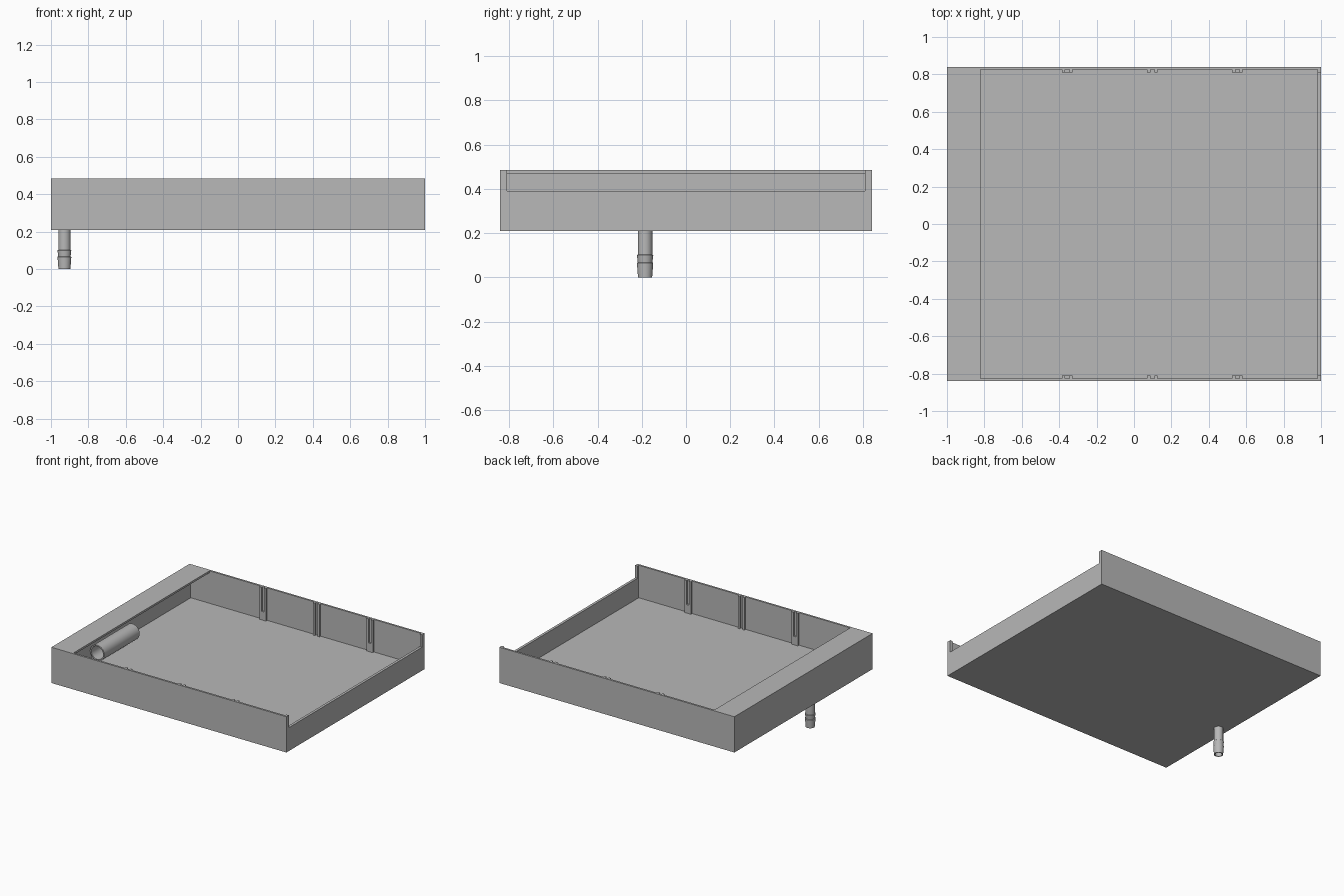
import bpy, bmesh, math
from mathutils import Matrix

cube = bpy.data.objects.get("Cube")
if cube:
    bpy.data.objects.remove(cube, do_unlink=True)

grey = bpy.data.materials.new("plain grey")
grey.use_nodes = True
grey.diffuse_color = (0.48, 0.48, 0.48, 1)
grey.node_tree.nodes["Principled BSDF"].inputs["Base Color"].default_value = grey.diffuse_color

# Main dimensions
X, Y = 1.0, 0.84
BASE, FLOOR, LIP, TOP = 0.21, 0.235, 0.47, 0.485
IN_X, IN_Y = 0.98, 0.825
SHELF = -0.82
PIPE_X, PIPE_Y = -0.928, -0.185


def add_object(name, bm):
    bmesh.ops.recalc_face_normals(bm, faces=bm.faces)
    mesh = bpy.data.meshes.new(name)
    bm.to_mesh(mesh)
    bm.free()
    mesh.materials.append(grey)
    obj = bpy.data.objects.new(name, mesh)
    bpy.context.collection.objects.link(obj)
    return obj


def add_box(bm, lo, hi):
    size = [b - a for a, b in zip(lo, hi)]
    mid = [(a + b) / 2 for a, b in zip(lo, hi)]
    bmesh.ops.create_cube(bm, size=1, matrix=Matrix.Translation(mid) @ Matrix.Diagonal((*size, 1)))


def box(name, lo, hi):
    bm = bmesh.new()
    add_box(bm, lo, hi)
    return add_object(name, bm)


def activate(obj):
    bpy.ops.object.select_all(action='DESELECT')
    obj.select_set(True)
    bpy.context.view_layer.objects.active = obj


def cut(target, cutter):
    cutter.hide_render = True
    mod = target.modifiers.new("cut", 'BOOLEAN')
    mod.operation = 'DIFFERENCE'
    mod.solver = 'EXACT'
    mod.object = cutter
    activate(target)
    bpy.ops.object.modifier_apply(modifier=mod.name)
    bpy.data.objects.remove(cutter, do_unlink=True)


def lathe(name, profile, matrix, steps=40):
    """Spin a closed (radius, height) outline around its axis."""
    bm = bmesh.new()
    verts = [bm.verts.new((r, 0, z)) for r, z in profile]
    edges = [bm.edges.new((a, b)) for a, b in zip(verts, verts[1:] + verts[:1])]
    bmesh.ops.spin(bm, geom=verts + edges, cent=(0, 0, 0), axis=(0, 0, 1),
                   angle=math.tau, steps=steps, use_duplicate=False)
    bmesh.ops.remove_doubles(bm, verts=bm.verts, dist=1e-5)
    bm.transform(matrix)
    obj = add_object(name, bm)
    activate(obj)
    bpy.ops.object.shade_smooth_by_angle(angle=math.radians(30))
    return obj


# Tray shell: hollow inside, open on top beside the shelf, lowered side wall
tray = box("tray", (-X, -Y, BASE), (X, Y, TOP))
cut(tray, box("hollow", (-IN_X, -IN_Y, FLOOR), (IN_X, IN_Y, LIP)))
cut(tray, box("opening", (SHELF, -IN_Y, FLOOR + 0.1), (IN_X, IN_Y, TOP + 0.1)))
cut(tray, box("side_notch", (0.9, -0.81, 0.39), (X + 0.1, 0.81, TOP + 0.1)))

# Drain hole through the floor
bm = bmesh.new()
bmesh.ops.create_cone(bm, cap_ends=True, segments=40, radius1=0.025, radius2=0.025, depth=0.2,
                      matrix=Matrix.Translation((PIPE_X, PIPE_Y, BASE)))
cut(tray, add_object("drain_hole", bm))

# Corner posts beside the lowered wall
for side, word in ((-1, "front"), (1, "back")):
    ys = sorted((side * 0.81, side * (IN_Y + 0.003)))
    box(word + "_corner_post", (IN_X, ys[0], 0.385), (X, ys[1], TOP))

# Guide rails on both long walls, the outer pairs closed at the bottom
for side, word in ((-1, "front"), (1, "back")):
    ys = sorted((side * 0.81, side * (IN_Y + 0.003)))
    for i, x in enumerate((-0.357, 0.098, 0.553)):
        bm = bmesh.new()
        for a, b in ((-0.028, -0.011), (0.011, 0.028)):
            add_box(bm, (x + a, ys[0], FLOOR - 0.005), (x + b, ys[1], TOP))
        if i != 1:
            add_box(bm, (x - 0.011, ys[0], FLOOR - 0.005), (x + 0.011, ys[1], 0.3))
        add_object(f"{word}_guide_rail_{i + 1}", bm)

# Open pipe lying under the shelf
lathe("inner_pipe", [(0.05, -0.215), (0.06, -0.215), (0.06, 0.215), (0.05, 0.215)],
      Matrix.Translation((-0.918, PIPE_Y, FLOOR + 0.06)) @ Matrix.Rotation(math.pi / 2, 4, 'X'))

# Barbed drain spout below the floor
lathe("drain_spout", [(0.025, 0), (0.032, 0), (0.037, 0.065), (0.033, 0.068), (0.037, 0.1),
                      (0.033, 0.103), (0.033, BASE + 0.005), (0.025, BASE + 0.005)],
      Matrix.Translation((PIPE_X, PIPE_Y, 0)))
